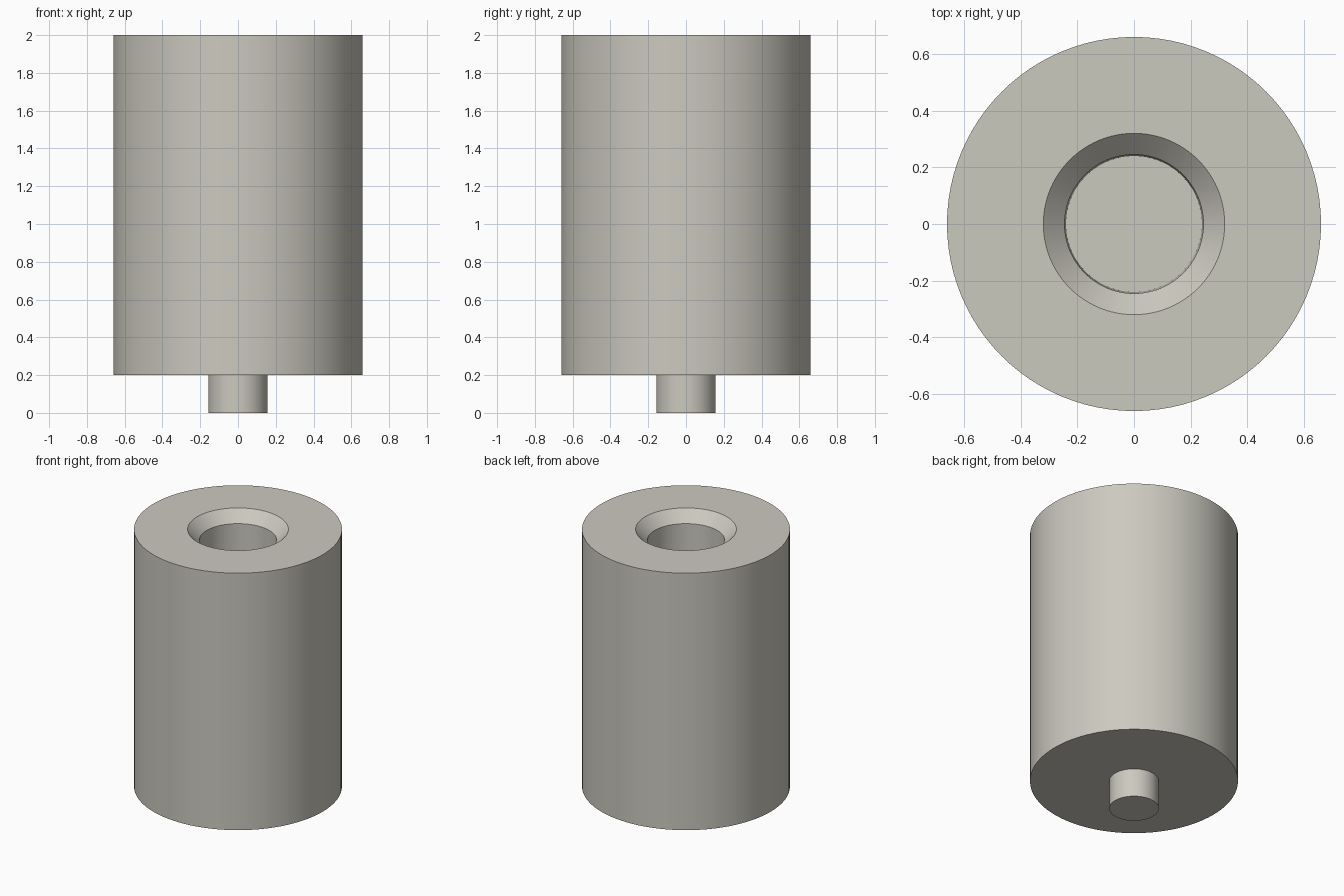
import bpy, bmesh, math
from mathutils import Matrix, Vector

cube = bpy.data.objects.get("Cube")
if cube:
    bpy.data.objects.remove(cube, do_unlink=True)

SIDES = 96

# Single warm grey finish
grey = bpy.data.materials.new("warm_grey")
grey.use_nodes = True
colour = (0.60, 0.585, 0.52, 1.0)
grey.diffuse_color = colour
grey.node_tree.nodes["Principled BSDF"].inputs["Base Color"].default_value = colour


def lathe(name, profile):
    """Revolve (radius, z) points about z and close both ends with flat caps."""
    bm = bmesh.new()
    rings = []
    for radius, z in profile:
        ring = bmesh.ops.create_circle(
            bm, segments=SIDES, radius=radius,
            matrix=Matrix.Translation(Vector((0, 0, z))))["verts"]
        rings.append(ring)
    for low, high in zip(rings, rings[1:]):
        for i in range(SIDES):
            j = (i + 1) % SIDES
            bm.faces.new((low[i], low[j], high[j], high[i]))
    bm.faces.new(rings[0])
    bm.faces.new(rings[-1])
    bmesh.ops.recalc_face_normals(bm, faces=bm.faces)
    mesh = bpy.data.meshes.new(name)
    bm.to_mesh(mesh)
    bm.free()
    mesh.materials.append(grey)
    obj = bpy.data.objects.new(name, mesh)
    bpy.context.collection.objects.link(obj)
    bpy.ops.object.select_all(action="DESELECT")
    obj.select_set(True)
    bpy.context.view_layer.objects.active = obj
    bpy.ops.object.shade_smooth_by_angle(angle=math.radians(30))
    return obj


# Main cylinder with a countersunk blind hole in its top
lathe("body", [(0.66, 0.2), (0.66, 2.0), (0.32, 2.0), (0.245, 1.925), (0.24, 1.0)])

# Short locating peg under the body
lathe("bottom_peg", [(0.157, 0.0), (0.157, 0.2)])
